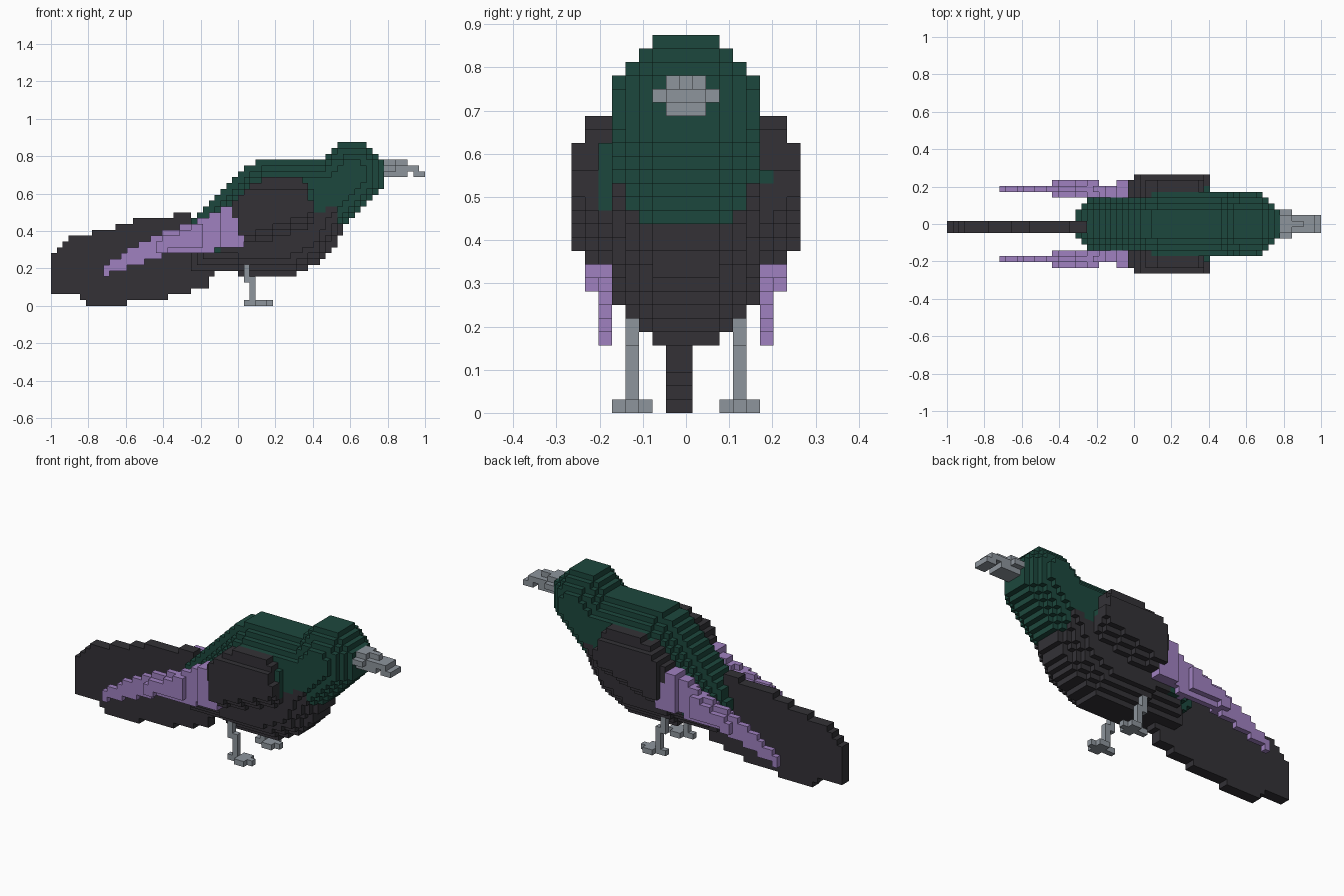
import bpy
import bmesh
from mathutils import Vector

old = bpy.data.objects.get("Cube")
if old:
    bpy.data.objects.remove(old, do_unlink=True)

CELL = 1 / 32  # edge length of one block


def material(name, rgb):
    mat = bpy.data.materials.new(name)
    mat.use_nodes = True
    color = (*rgb, 1)
    mat.diffuse_color = color
    mat.node_tree.nodes["Principled BSDF"].inputs["Base Color"].default_value = color
    return mat


MATERIALS = [
    material("dark green", (.012, .064, .047)),
    material("charcoal", (.033, .031, .037)),
    material("lilac", (.35, .22, .53)),
    material("grey", (.27, .3, .335)),
]
GREEN, CHARCOAL, LILAC, GREY = range(len(MATERIALS))

# Side outlines, in blocks (along the body, height)
BODY = [(-10, 11), (-9, 13), (-7, 15), (-4, 18), (0, 22), (2, 24), (5, 25),
        (14, 25), (17, 27.6), (18, 28), (22, 28), (25, 25), (25, 20), (23, 18),
        (20, 15), (18, 13), (17, 11), (15, 8), (13, 7), (9, 5), (2, 5), (-2, 6),
        (-8, 6), (-8, 9)]
WING = [(1, 11), (9, 11), (13, 14), (13, 17), (12, 20), (11, 22), (6, 22),
        (3, 21), (1, 19), (-1, 17), (0, 14)]
FEATHER = [(1, 10.5), (1, 13), (0, 17), (-2, 17), (-6, 15), (-14, 12), (-23, 7),
           (-23, 5), (-20, 6), (-15, 8), (-9, 9.5), (-6, 9)]
TAIL = [(-32, 3), (-32, 8), (-30, 10), (-28, 12), (-22, 13), (-16, 15), (-11, 15),
        (-11, 16), (-9, 16), (-6, 15), (-4, 6), (-5, 3), (-10, 2), (-14, 1),
        (-19, 1), (-19, 0), (-26, 0), (-27, 2), (-31, 2)]

cells = {}  # block position -> (part name, material)


def put(part, mat, i, j, k):
    cells.setdefault((i, j, k), (part, mat))


def block(part, mat, xs, ys, zs):
    for i in range(*xs):
        for j in range(*ys):
            for k in range(*zs):
                put(part, mat, i, j, k)


def edge_distance(p, a, b):
    d = b - a
    t = max(0, min(1, (p - a).dot(d) / d.length_squared))
    return (p - a - d * t).length


def filled(outline):
    """Yield each block inside an outline, with its depth from the edge."""
    points = [Vector(p) for p in outline]
    edges = list(zip(points, points[1:] + points[:1]))
    for i in range(-32, 32):
        for k in range(28):
            p = Vector((i + .5, k + .5))
            inside = False
            for a, b in edges:
                if (a.y > p.y) != (b.y > p.y):
                    if p.x < a.x + (p.y - a.y) * (b.x - a.x) / (b.y - a.y):
                        inside = not inside
            if inside:
                yield i, k, min(edge_distance(p, a, b) for a, b in edges)


def belly_line(i):
    """Height where the charcoal belly meets the green back."""
    if i >= 17:
        return 14
    if i >= 15:
        return 17
    return min(16, 11 + .4 * i) if i > -4 else 9


# Rounded body: wider the further a block is from the outline
for i, k, depth in filled(BODY):
    half = min(5, 2 + int(depth))
    mat = GREEN if k >= belly_line(i) else CHARCOAL
    for j in range(-half, half + 1):
        put("body", mat, i, j, k)

# Thin upright tail
for i, k, depth in filled(TAIL):
    for j in (-1, 0):
        put("tail", CHARCOAL, i, j, k)

# Green shoulder edges in front of the wings
block("body", GREEN, (12, 13), (-6, -5), (15, 20))
block("body", GREEN, (12, 13), (6, 7), (17, 18))

# Wings, long wing feathers and legs on both sides
for side, name in ((-1, "front"), (1, "rear")):
    # The wing thins out below a line that rises toward the chest
    for i, k, depth in filled(WING):
        outer = 8 if k < 20 and i >= 0 else 7
        outer = int(outer - max(0, 11 + .35 * i - k))
        for j in range(4, outer + 1):
            put(name + "_wing", CHARCOAL, i, side * j, k)

    # Feathers are thickest along their middle
    for i, k, depth in filled(FEATHER):
        layers = [6]
        if i >= -14 and depth > .8:
            layers += [5, 7] if i < -6 else [4, 5]
        elif i >= -6:
            layers += [5]
        if i >= -3:
            layers += [4, 7]
        for j in layers:
            put(name + "_wing_feathers", LILAC, i, side * j, k)

    leg = name + "_leg"
    mid = side * 4
    block(leg, GREY, (1, 2), (mid, mid + 1), (4, 8))
    block(leg, GREY, (2, 3), (mid, mid + 1), (1, 5))
    block(leg, GREY, (1, 6), (mid, mid + 1), (0, 1))
    block(leg, GREY, (3, 5), (mid - 1, mid + 2), (0, 1))

# Hooked beak with a narrow ridge on top
block("beak", GREY, (24, 29), (-1, 2), (22, 24))
block("beak", GREY, (24, 27), (-1, 2), (24, 25))
block("beak", GREY, (27, 29), (0, 1), (24, 25))
block("beak", GREY, (24, 27), (-2, 3), (23, 24))
block("beak", GREY, (28, 31), (-1, 2), (23, 24))
block("beak", GREY, (30, 32), (-1, 2), (22, 23))


def build(part):
    """Make one object from the exposed block faces of a part."""
    bm = bmesh.new()
    for pos, (owner, mat) in cells.items():
        if owner != part:
            continue
        center = Vector(pos) + Vector((.5, 0, .5))
        for axis in range(3):
            for sign in (-1, 1):
                normal = Vector((0, 0, 0))
                normal[axis] = sign
                if tuple(int(c) for c in Vector(pos) + normal) in cells:
                    continue
                u = Vector((0, 0, 0))
                u[(axis + 1) % 3] = .5
                w = normal.cross(u)
                mid = center + normal * .5
                corners = (mid - u - w, mid + u - w, mid + u + w, mid - u + w)
                face = bm.faces.new([bm.verts.new(c * CELL) for c in corners])
                face.material_index = mat
    bmesh.ops.remove_doubles(bm, verts=bm.verts, dist=CELL / 100)
    mesh = bpy.data.meshes.new(part)
    for mat in MATERIALS:
        mesh.materials.append(mat)
    bm.to_mesh(mesh)
    bm.free()
    bpy.context.collection.objects.link(bpy.data.objects.new(part, mesh))


for part in sorted({owner for owner, mat in cells.values()}):
    build(part)
